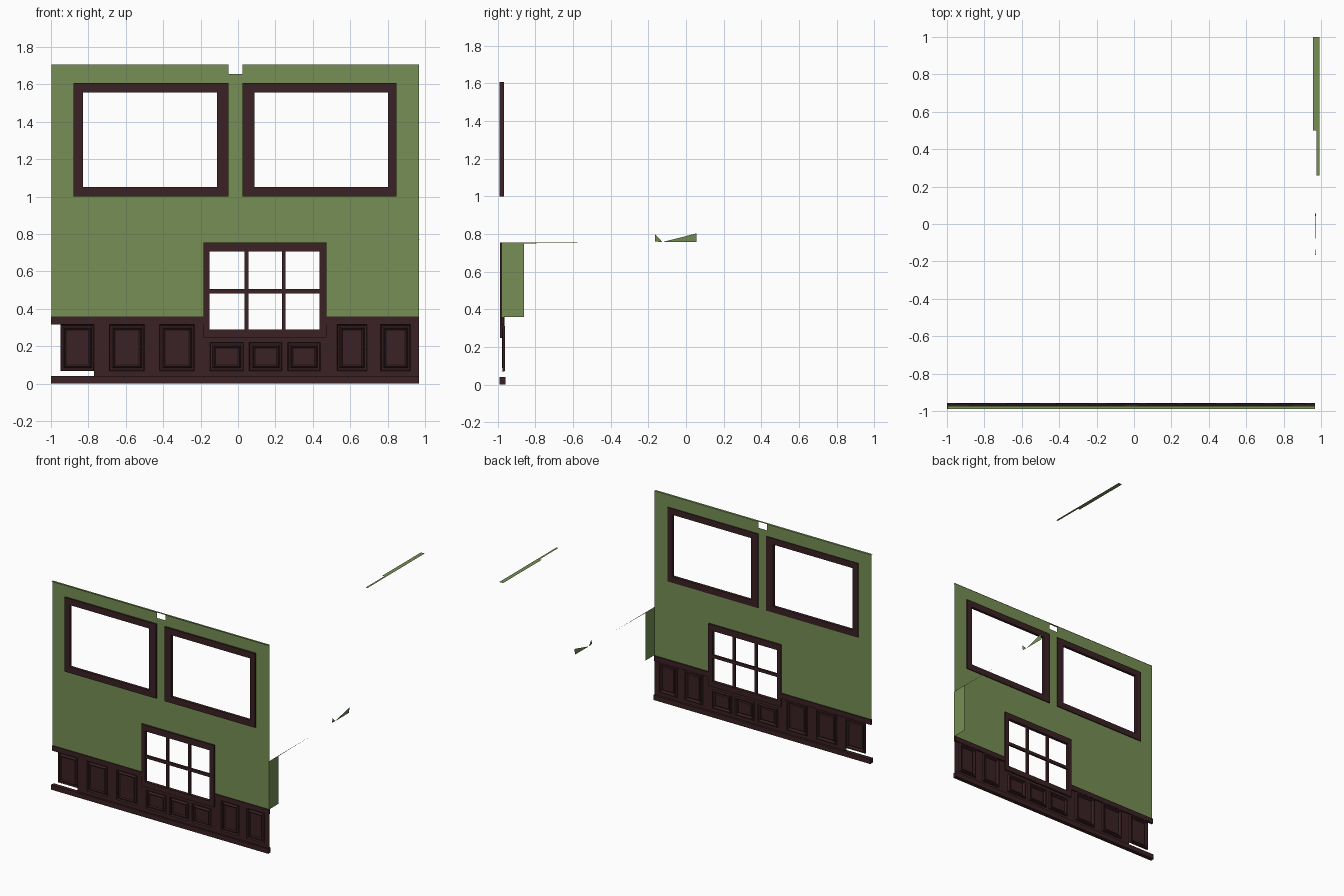
import bpy, bmesh

if "Cube" in bpy.data.objects:
    bpy.data.objects.remove(bpy.data.objects["Cube"])


def material(name, rgb):
    m = bpy.data.materials.new(name)
    m.diffuse_color = (*rgb, 1)
    m.use_nodes = True
    m.node_tree.nodes["Principled BSDF"].inputs["Base Color"].default_value = m.diffuse_color
    return m


GREEN = material("sage_green_paint", (0.18, 0.275, 0.09))
BROWN = material("dark_brown_wood", (0.044, 0.0155, 0.018))


def finish(name, bm, mat):
    me = bpy.data.meshes.new(name)
    bm.to_mesh(me)
    bm.free()
    me.materials.append(mat)
    ob = bpy.data.objects.new(name, me)
    bpy.context.collection.objects.link(ob)
    return ob


def sheet(name, polys, mat):
    bm = bmesh.new()
    for poly in polys:
        bm.faces.new([bm.verts.new(p) for p in poly])
    bmesh.ops.remove_doubles(bm, verts=bm.verts, dist=1e-5)
    return finish(name, bm, mat)


def pierced_wall(name, x0, x1, z0, z1, y, holes, mat):
    """Upright sheet cut into cells, leaving out the rectangular holes."""
    xs = sorted({x0, x1} | {v for h in holes for v in h[:2] if x0 < v < x1})
    zs = sorted({z0, z1} | {v for h in holes for v in h[2:] if z0 < v < z1})
    polys = []
    for a, b in zip(xs, xs[1:]):
        for c, d in zip(zs, zs[1:]):
            mx, mz = (a + b) / 2, (c + d) / 2
            if not any(h[0] < mx < h[1] and h[2] < mz < h[3] for h in holes):
                polys.append([(a, y, c), (b, y, c), (b, y, d), (a, y, d)])
    return sheet(name, polys, mat)


def box(name, x0, x1, y0, y1, z0, z1, mat):
    bm = bmesh.new()
    bmesh.ops.create_cube(bm, size=1)
    for v in bm.verts:
        v.co = (x1 if v.co.x > 0 else x0, y1 if v.co.y > 0 else y0, z1 if v.co.z > 0 else z0)
    return finish(name, bm, mat)


def loops(name, rings, mat, cap=False, closed=False):
    """Bridge rectangular rings given as (x0, x1, z0, z1, y)."""
    bm = bmesh.new()
    rs = [[bm.verts.new(p) for p in ((a, y, c), (b, y, c), (b, y, d), (a, y, d))]
          for a, b, c, d, y in rings]
    pairs = list(zip(rs, rs[1:])) + ([(rs[-1], rs[0])] if closed else [])
    for r, s in pairs:
        for i in range(4):
            j = (i + 1) % 4
            bm.faces.new((r[i], r[j], s[j], s[i]))
    if cap:
        bm.faces.new(rs[-1])
    bmesh.ops.recalc_face_normals(bm, faces=bm.faces)
    return finish(name, bm, mat)


def window_frame(name, outer, inner, y0, y1):
    loops(name, [(*outer, y0), (*inner, y0), (*inner, y1), (*outer, y1)], BROWN, closed=True)


def panel(name, x0, x1, z0, z1):
    def ring(i, y):
        return (x0 + i, x1 - i, z0 + i, z1 - i, y)
    loops(name, [ring(0, -0.975), ring(0.004, -0.96), ring(0.014, -0.96),
                 ring(0.022, -0.978), ring(0.03, -0.97)], BROWN, cap=True)


# Window layout: outer and inner rectangles
upper = [((-0.88, -0.05, 1.0, 1.607), (-0.83, -0.112, 1.05, 1.557)),
         ((0.025, 0.847, 1.0, 1.607), (0.087, 0.803, 1.05, 1.557))]
low_out, low_in = (-0.185, 0.473, 0.247, 0.755), (-0.152, 0.435, 0.29, 0.705)

# Green wall with window openings and a notch at the top
holes = [i for o, i in upper] + [low_in, (-0.05, 0.025, 1.655, 1.8)]
pierced_wall("upper_wall", -0.998, 0.967, 0.35, 1.707, -0.975, holes, GREEN)

# Flat cap strips along the wall top and the far side
z = 1.707
sheet("wall_top_cap", [[(-0.998, -0.99, z), (0.967, -0.99, z), (0.967, -0.972, z), (-0.998, -0.972, z)]], GREEN)
sheet("side_top_cap", [[(0.958, 0.5, z), (0.992, 0.5, z), (0.992, 1, z), (0.958, 1, z)],
                       [(0.975, 0.26, z), (0.992, 0.26, z), (0.992, 0.5, z), (0.975, 0.5, z)]], GREEN)

# Remnants of the side wall
x = 0.968
sheet("side_wall_return", [[(x, -0.98, 0.36), (x, -0.86, 0.36), (x, -0.86, 0.755), (x, -0.98, 0.755)],
                           [(x, -0.86, 0.75), (x, -0.45, 0.755), (x, -0.86, 0.755)]], GREEN)
sheet("side_wall_fragment", [[(x, -0.165, 0.76), (x, -0.125, 0.757), (x + .004, -0.165, 0.8)],
                             [(x, -0.125, 0.757), (x, 0.055, 0.757), (x + .004, 0.055, 0.803)]], GREEN)

# Window frames
for n, (o, i) in zip(("left", "right"), upper):
    window_frame(n + "_window_frame", o, i, -0.99, -0.967)
window_frame("lower_window_frame", low_out, low_in, -0.988, -0.963)

# Glazing bars of the lower window
for k, bx in enumerate((0.045, 0.245)):
    box(f"vertical_bar_{k}", bx - 0.01, bx + 0.01, -0.983, -0.967, 0.29, 0.705, BROWN)
box("horizontal_bar", -0.152, 0.435, -0.983, -0.967, 0.482, 0.506, BROWN)

# Wainscot: raised panels set in a pierced sheet
tall = [(a, b, 0.068, 0.315) for a, b in ((-0.95, -0.77), (-0.688, -0.5), (-0.42, -0.233),
                                          (0.53, 0.69), (0.762, 0.922))]
short = [(a, b, 0.068, 0.22) for a, b in ((-0.15, 0.03), (0.06, 0.235), (0.265, 0.44))]
for k, p in enumerate(tall + short):
    panel(f"wainscot_panel_{k}", *p)
pierced_wall("wainscot_sheet", -0.77, 0.967, 0.03, 0.33, -0.975, tall + short + [low_in], BROWN)

# Chair rail on both sides of the lower window, and the baseboard
box("chair_rail_left", -1.0, -0.185, -0.982, -0.965, 0.317, 0.358, BROWN)
box("chair_rail_right", 0.473, 0.967, -0.982, -0.965, 0.317, 0.358, BROWN)
box("baseboard", -1.0, 0.967, -0.99, -0.958, 0.0, 0.04, BROWN)
